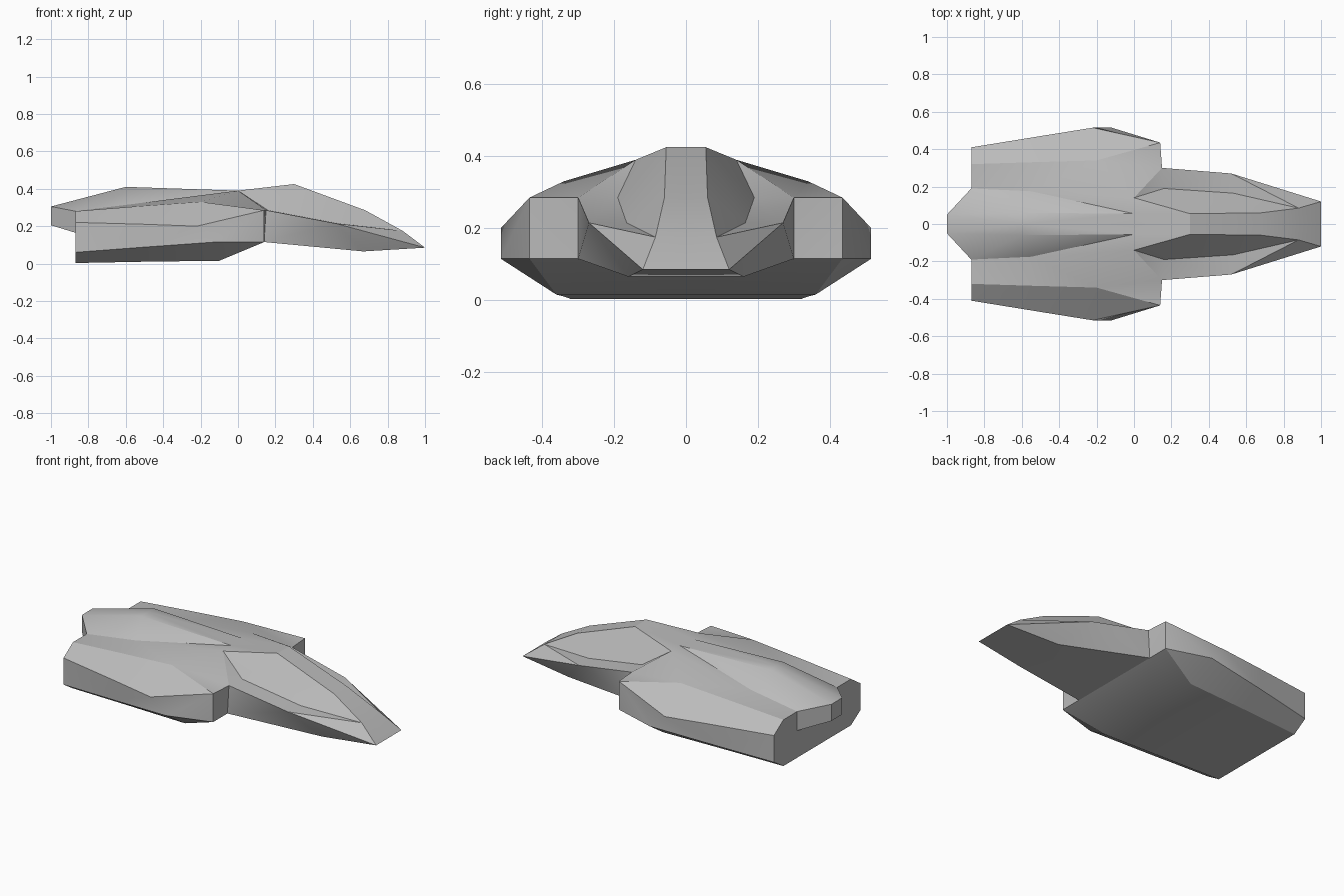
import bpy
import bmesh
from mathutils import Vector

default_cube = bpy.data.objects.get("Cube")
if default_cube:
    bpy.data.objects.remove(default_cube, do_unlink=True)

hull_grey = bpy.data.materials.new("hull_grey")
hull_grey.use_nodes = True
hull_colour = (0.5, 0.5, 0.5, 1)
hull_grey.diffuse_color = hull_colour
hull_grey.node_tree.nodes["Principled BSDF"].inputs["Base Color"].default_value = hull_colour


def centre(rail):
    """The same rail moved onto the mirror plane."""
    return [(x, 0, z) for x, y, z in rail]


def strip(first, second):
    """Faces that bridge two neighbouring rails."""
    return [(first[i], first[i + 1], second[i + 1], second[i])
            for i in range(len(first) - 1)]


def make_part(name, faces):
    """Build the left half from faces, then mirror it to the right."""
    bm = bmesh.new()
    points = {}
    for face in faces:
        corners = list(dict.fromkeys(face))
        if len(corners) < 3:
            continue
        for point in corners:
            if point not in points:
                points[point] = bm.verts.new(point)
        bm.faces.new([points[point] for point in corners])
    bmesh.ops.triangulate(bm, faces=[f for f in bm.faces if len(f.verts) == 4],
                          quad_method="BEAUTY")
    bmesh.ops.recalc_face_normals(bm, faces=bm.faces)
    outward = 0
    for face in bm.faces:
        middle = face.calc_center_median()
        inside = Vector((middle.x * 0.9, 0, 0.2))
        outward += face.normal.dot(middle - inside) * face.calc_area()
    if outward < 0:
        bmesh.ops.reverse_faces(bm, faces=bm.faces)
    mesh = bpy.data.meshes.new(name)
    bm.to_mesh(mesh)
    bm.free()
    mesh.materials.append(hull_grey)
    part = bpy.data.objects.new(name, mesh)
    bpy.context.collection.objects.link(part)
    bpy.ops.object.select_all(action="DESELECT")
    part.select_set(True)
    bpy.context.view_layer.objects.active = part
    bpy.ops.object.shade_smooth_by_angle(angle=0.5)
    mirror = part.modifiers.new("Mirror", "MIRROR")
    mirror.use_axis = (False, True, False)
    mirror.use_clip = True


# Shared joints between body and nose
canopy_root = (0, .14, .39)
canopy_peak = (.3, .055, .425)
nose_tip = (1, .12, .085)
root_top = (.15, .3, .285)
root_bottom = (.14, .3, .115)

# Body rails, stern to shoulder
crown = [(-1, .05, .305), (-.6, .06, .41), (0, .055, .39), canopy_peak]
valley = [(-.87, .19, .28), (-.55, .175, .32), canopy_root, canopy_root]
ridge = [(-.87, .32, .28), (-.55, .33, .305), (-.2, .34, .33), root_top]
shoulder = [(-.87, .41, .22), (-.5, .47, .21), (-.22, .515, .2), (.14, .435, .285)]
skirt = [(-.87, .41, .06), (-.5, .465, .088), (-.12, .515, .115), (.14, .435, .115)]
keel = [(-.87, .32, .003), (-.5, .34, .01), (-.1, .36, .015), root_bottom]
rails = [centre(crown), crown, valley, ridge, shoulder, skirt, keel, centre(keel)]

body = []
for first, second in zip(rails, rails[1:]):
    body += strip(first, second)
# Flat front of the side pod
body.append((ridge[-1], shoulder[-1], skirt[-1], keel[-1]))

# Overhanging tail and the stern wall beneath it
tail_lower = [(-1, .05, .205), (-.87, .19, .165)]
tail_upper = [crown[0], valley[0]]
body += strip(tail_upper, tail_lower)
body += strip(tail_lower, centre(tail_lower))
body += strip([tail_upper[0], (-1, 0, .305)], [tail_lower[0], (-1, 0, .205)])
body.append((tail_lower[1], valley[0], ridge[0], shoulder[0], skirt[0],
             keel[0], (-.87, 0, .003), (-.87, 0, .165)))
make_part("body", body)

# Nose rails, root to tip
canopy_front = (.88, .085, .175)
cheek = (.52, .27, .215)
chin = (.67, .16, .065)
spine = [canopy_root, canopy_peak, (.68, .06, .285), canopy_front]
sill = [canopy_root, (.16, .19, .285), (.53, .165, .215), canopy_front]
gunwale = [canopy_root, root_top, cheek, cheek, nose_tip]
chine = [root_bottom, chin, chin, nose_tip]

nose = strip(centre(spine[1:] + [nose_tip]), spine[1:] + [nose_tip])
nose += strip(sill + [nose_tip], gunwale)
nose += strip(gunwale[1:], chine)
nose += strip(chine, centre(chine))
make_part("nose", nose)

# Canopy side panels
make_part("canopy_panel", strip(spine, sill))
